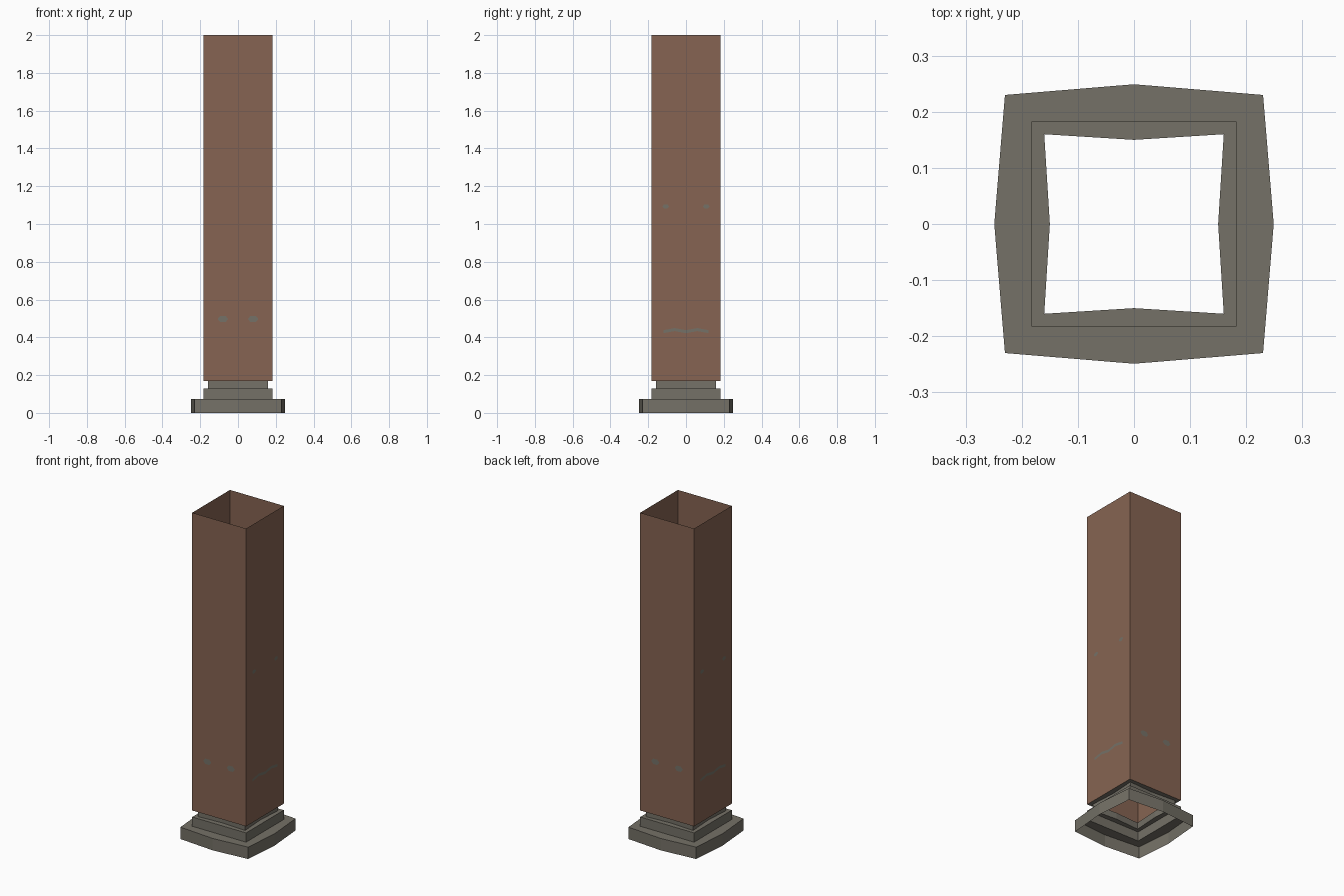
import bpy, math
from mathutils import Matrix

if "Cube" in bpy.data.objects:
    bpy.data.objects.remove(bpy.data.objects["Cube"])


def material(name, rgb):
    m = bpy.data.materials.new(name)
    m.diffuse_color = (*rgb, 1)
    m.use_nodes = True
    m.node_tree.nodes["Principled BSDF"].inputs["Base Color"].default_value = m.diffuse_color
    return m


BROWN = material("brown_brick", (0.238, 0.127, 0.084))
GREY = material("grey_stone", (0.178, 0.166, 0.136))


def add_mesh(name, verts, faces, mat):
    me = bpy.data.meshes.new(name)
    me.from_pydata(verts, [], faces)
    me.materials.append(mat)
    ob = bpy.data.objects.new(name, me)
    bpy.context.collection.objects.link(ob)
    return ob


def ring(corner, mid, z):
    """Square ring with a movable point in the middle of each side."""
    c, m = corner, mid
    return [(-c, -c, z), (0, -m, z), (c, -c, z), (m, 0, z),
            (c, c, z), (0, m, z), (-c, c, z), (-m, 0, z)]


def loft(name, profile, mat):
    """Open stack of rings joined by quads."""
    verts = [v for p in profile for v in ring(*p)]
    faces = [(r * 8 + i, r * 8 + (i + 1) % 8,
              (r + 1) * 8 + (i + 1) % 8, (r + 1) * 8 + i)
             for r in range(len(profile) - 1) for i in range(8)]
    return add_mesh(name, verts, faces, mat)


S = 0.183  # half width of the shaft

# Hollow stepped base: bowed plinth, square step, pinched neck, ledge
loft("stepped_base", [(0.23, 0.249, 0), (0.23, 0.249, 0.073),
                      (S, S, 0.073), (S, S, 0.13),
                      (0.16, 0.15, 0.13), (0.16, 0.15, 0.17),
                      (S, S, 0.17)], GREY)

# Open square shaft
loft("shaft", [(S, S, 0.17), (S, S, 2.0)], BROWN)


# Small flat marks on the faces, drawn in (across, height)
def mark(name, outline, side):
    rot = Matrix.Rotation(side * math.pi / 2, 3, 'Z')
    verts = [tuple(rot @ Matrix.Identity(3).col[0] * u
                   + rot @ Matrix.Identity(3).col[1] * -(S + 0.001)
                   + Matrix.Identity(3).col[2] * z) for u, z in outline]
    add_mesh(name, verts, [tuple(range(len(verts)))], GREY)


def blob(u, z, w, h):
    return [(u + w * math.cos(a * math.pi / 3), z + h * math.sin(a * math.pi / 3))
            for a in range(6)]


wave = [(-0.12, 0.43), (-0.06, 0.441), (0, 0.43), (0.06, 0.441), (0.12, 0.43)]
wave_outline = [(u, z - 0.008) for u, z in wave] + [(u, z + 0.008) for u, z in reversed(wave)]

for side in (0, 2):
    for u in (-0.08, 0.08):
        mark("face_patch", blob(u, 0.497, 0.028, 0.019), side)
for side in (1, 3):
    mark("wavy_strip", wave_outline, side)
    for u in (-0.107, 0.107):
        mark("small_patch", blob(u, 1.093, 0.018, 0.013), side)
